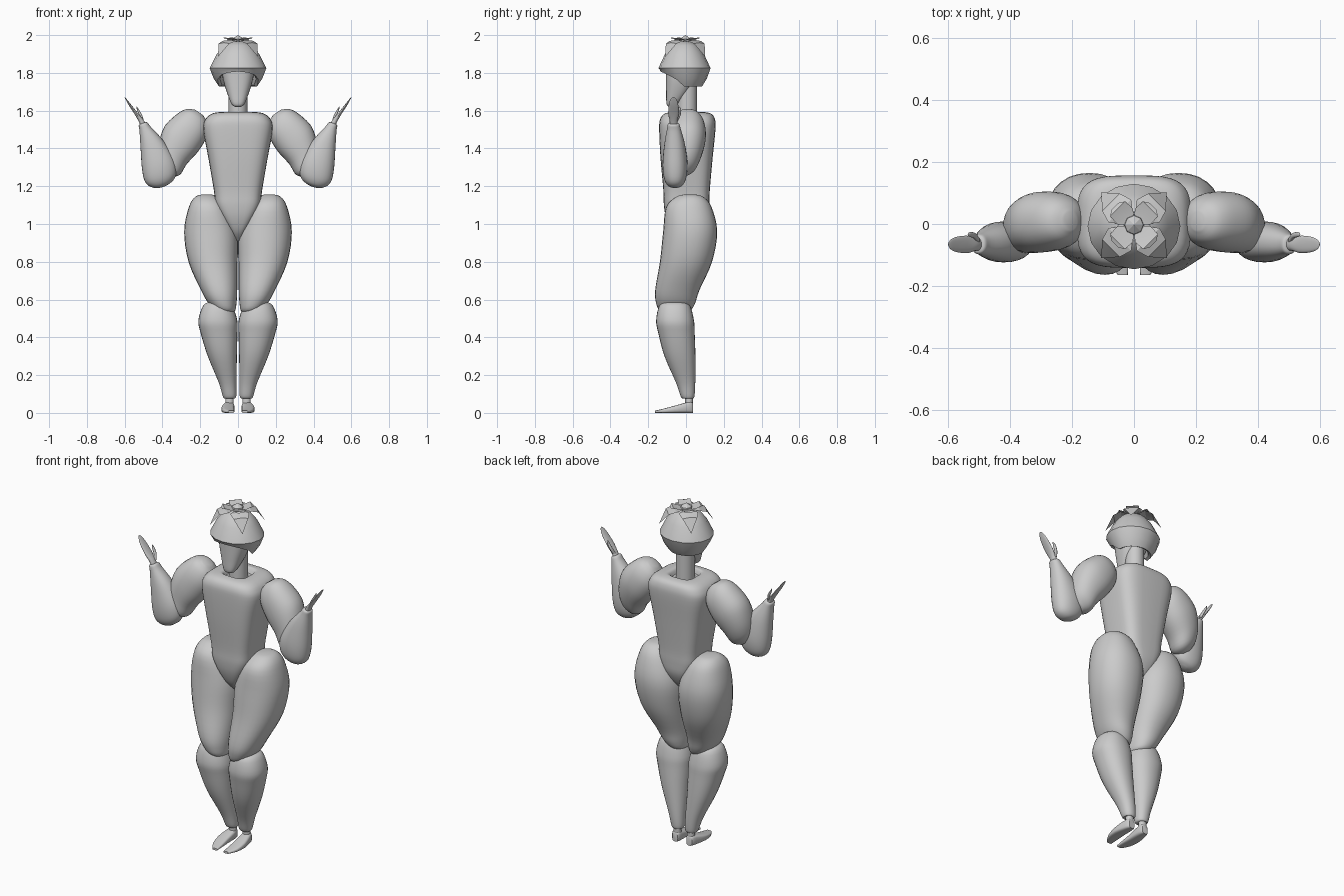
import bpy, bmesh, math
from mathutils import Vector


def finish(name, bm, mirror=False, angle=40):
    bmesh.ops.recalc_face_normals(bm, faces=bm.faces)
    me = bpy.data.meshes.new(name)
    bm.to_mesh(me)
    bm.free()
    ob = bpy.data.objects.new(name, me)
    bpy.context.collection.objects.link(ob)
    if mirror:
        ob.modifiers.new("mirror", 'MIRROR').use_mirror_merge = False
    bpy.ops.object.select_all(action='DESELECT')
    ob.select_set(True)
    bpy.context.view_layer.objects.active = ob
    bpy.ops.object.shade_smooth_by_angle(angle=math.radians(angle))
    return ob


def smooth_path(rows, steps):
    # Catmull-Rom interpolation between cross-sections
    out = []
    for i in range(len(rows) - 1):
        a, b, c, d = (rows[max(i - 1, 0)], rows[i], rows[i + 1], rows[min(i + 2, len(rows) - 1)])
        for s in range(steps):
            t = s / steps
            out.append([q + 0.5 * t * (r - p + t * (2 * p - 5 * q + 4 * r - w + t * (3 * (q - r) + w - p)))
                        for p, q, r, w in zip(a, b, c, d)])
    return out + [list(rows[-1])]


def loft(name, rows, u=(1, 0, 0), v=(0, 1, 0), power=2.2, segs=28, steps=4, mirror=False, angle=40):
    # rows: centre x, y, z, radius along u, radius along v
    bm = bmesh.new()
    u, v = Vector(u), Vector(v)
    rings = []
    for x, y, z, ru, rv in smooth_path(rows, steps):
        ring = []
        for k in range(segs):
            a = 2 * math.pi * k / segs
            c, s = math.cos(a), math.sin(a)
            p = (Vector((x, y, z)) + u * math.copysign(abs(c) ** (2 / power), c) * max(ru, .001)
                 + v * math.copysign(abs(s) ** (2 / power), s) * max(rv, .001))
            ring.append(bm.verts.new(p))
        rings.append(ring)
    for r0, r1 in zip(rings, rings[1:]):
        for k in range(segs):
            n = (k + 1) % segs
            bm.faces.new((r0[k], r0[n], r1[n], r1[k]))
    bm.faces.new(rings[0])
    bm.faces.new(rings[-1])
    return finish(name, bm, mirror, angle)


def tilt(deg):
    return (math.cos(math.radians(deg)), 0, math.sin(math.radians(deg)))


# Torso with a recessed collar
loft("torso", [(0, 0, .91, .012, .03), (0, .002, .96, .04, .078), (0, .005, 1.03, .085, .11),
               (0, .003, 1.1, .118, .12), (0, .003, 1.18, .128, .123), (0, .003, 1.35, .157, .138),
               (0, .007, 1.5, .184, .149), (0, .008, 1.555, .172, .145), (0, .01, 1.583, .14, .125),
               (0, .01, 1.592, .1, .09), (0, .008, 1.588, .075, .075), (0, .005, 1.565, .062, .062)],
     power=3.6, segs=40)

# Neck and face
loft("neck", [(0, .005, 1.54, .05, .052), (0, .005, 1.82, .05, .052)], power=2, steps=1)
loft("face", [(0, -.075, 1.62, .014, .014), (0, -.073, 1.635, .034, .03), (0, -.045, 1.7, .06, .06),
              (0, -.028, 1.77, .08, .078), (0, -.02, 1.84, .088, .088)], power=2.5)

# Legs
loft("thigh", [(.165, .02, 1.157, .015, .02), (.165, .02, 1.145, .06, .07), (.157, .015, 1.09, .103, .12),
               (.144, .022, .96, .141, .143), (.132, 0, .8, .13, .138), (.1, -.046, .65, .096, .117),
               (.082, -.055, .58, .074, .103), (.066, -.058, .54, .05, .08), (.06, -.06, .525, .02, .035)],
     mirror=True)
loft("calf", [(.11, -.06, .59, .03, .04), (.108, -.06, .57, .075, .08), (.107, -.058, .49, .103, .1),
              (.1, -.05, .42, .097, .096), (.083, -.032, .3, .077, .082), (.055, -.002, .16, .047, .051),
              (.045, .008, .09, .036, .037), (.045, .01, .076, .028, .028)], mirror=True)
loft("ankle", [(.045, .016, .04, .022, .02), (.045, .016, .09, .022, .02)], steps=1, segs=16, mirror=True)
loft("foot", [(.046, .037, .025, .018, .025), (.047, .025, .03, .025, .03), (.05, -.01, .026, .031, .026),
              (.054, -.06, .019, .034, .019), (.049, -.12, .011, .03, .011), (.036, -.165, .006, .016, .006)],
     v=(0, 0, 1), power=3.5, segs=20, steps=2, mirror=True)

# Arms
loft("upper_arm", [(.205, .01, 1.59, .025, .03), (.217, .01, 1.568, .07, .065), (.247, .01, 1.52, .1, .09),
                   (.3, .006, 1.45, .111, .098), (.345, -.005, 1.37, .091, .088), (.365, -.02, 1.3, .07, .07),
                   (.378, -.025, 1.268, .03, .03)], u=tilt(35), mirror=True)
loft("forearm", [(.395, -.058, 1.197, .015, .015), (.398, -.058, 1.212, .058, .042), (.408, -.058, 1.25, .088, .06),
                 (.423, -.058, 1.32, .09, .066), (.455, -.06, 1.42, .064, .055), (.49, -.064, 1.5, .033, .037),
                 (.502, -.066, 1.528, .025, .03), (.504, -.066, 1.534, .015, .018)], u=tilt(-19), mirror=True)
loft("hand", [(.5, -.066, 1.52, .015, .02), (.515, -.066, 1.55, .013, .021), (.538, -.066, 1.583, .009, .028),
              (.572, -.066, 1.63, .006, .025), (.592, -.066, 1.66, .003, .016), (.6, -.066, 1.672, .001, .004)],
     u=tilt(-33), segs=16, mirror=True)
loft("thumb", [(.505, -.053, 1.545, .007, .011), (.515, -.038, 1.575, .007, .009), (.53, -.034, 1.605, .005, .008),
               (.537, -.036, 1.622, .001, .002)], u=tilt(-25), segs=12, mirror=True)

# Hood: faceted dome whose lower rim rises at the front
bm = bmesh.new()
rings = []
N = 16
for z, r, lift in ((1.965, .035, 0), (1.945, .075, 0), (1.9, .112, 0), (1.825, .15, 0), (1.77, .129, .05),
                   (1.727, .1, .08), (1.735, .085, .075), (1.8, .07, .02)):
    ring = []
    for k in range(N):
        a = 2 * math.pi * k / N
        front = max(0, -math.sin(a)) ** 0.8
        rr = r + (.147 - r) * front * (.8 if lift else 0) * (1 if z < 1.73 or z > 1.76 else .85)
        ring.append(bm.verts.new((rr * math.cos(a), -.008 + rr * .92 * math.sin(a), z + lift * front)))
    rings.append(ring)
for r0, r1 in zip(rings, rings[1:]):
    for k in range(N):
        n = (k + 1) % N
        bm.faces.new((r0[k], r0[n], r1[n], r1[k]))
bm.faces.new(rings[0])
bm.faces.new(rings[-1])
finish("hood", bm, angle=32)


def petals(name, rows):
    # four creased leaves on the diagonals; rows: distance, half width, height, edge drop
    bm = bmesh.new()
    for q in range(4):
        a = math.pi / 4 + q * math.pi / 2
        d, s = Vector((math.cos(a), math.sin(a), 0)), Vector((-math.sin(a), math.cos(a), 0))
        prev = None
        for r, w, z, drop in rows:
            row = [bm.verts.new(d * r + s * (w * m) + Vector((0, -.004, z - drop * abs(m)))) for m in (-1, 0, 1)]
            if prev:
                for i in (0, 1):
                    bm.faces.new((prev[i], prev[i + 1], row[i + 1], row[i]))
            prev = row
    bmesh.ops.remove_doubles(bm, verts=bm.verts, dist=.0005)
    finish(name, bm, angle=30)


# Crown of drooping leaves, an inner rosette and a pointed bud
petals("outer_leaves", [(.01, .01, 1.965, 0), (.065, .052, 1.975, .006), (.105, .04, 1.96, .005), (.15, 0, 1.885, 0)])
petals("inner_petals", [(.005, .004, 1.97, 0), (.04, .036, 1.975, 0), (.075, .034, 1.985, -.003), (.087, .015, 1.98, 0)])
loft("bud", [(0, -.003, 1.955, .035, .035), (0, -.003, 1.98, .03, .03), (0, -.003, 2.0, .001, .001)],
     segs=8, steps=1, power=2, angle=25)
